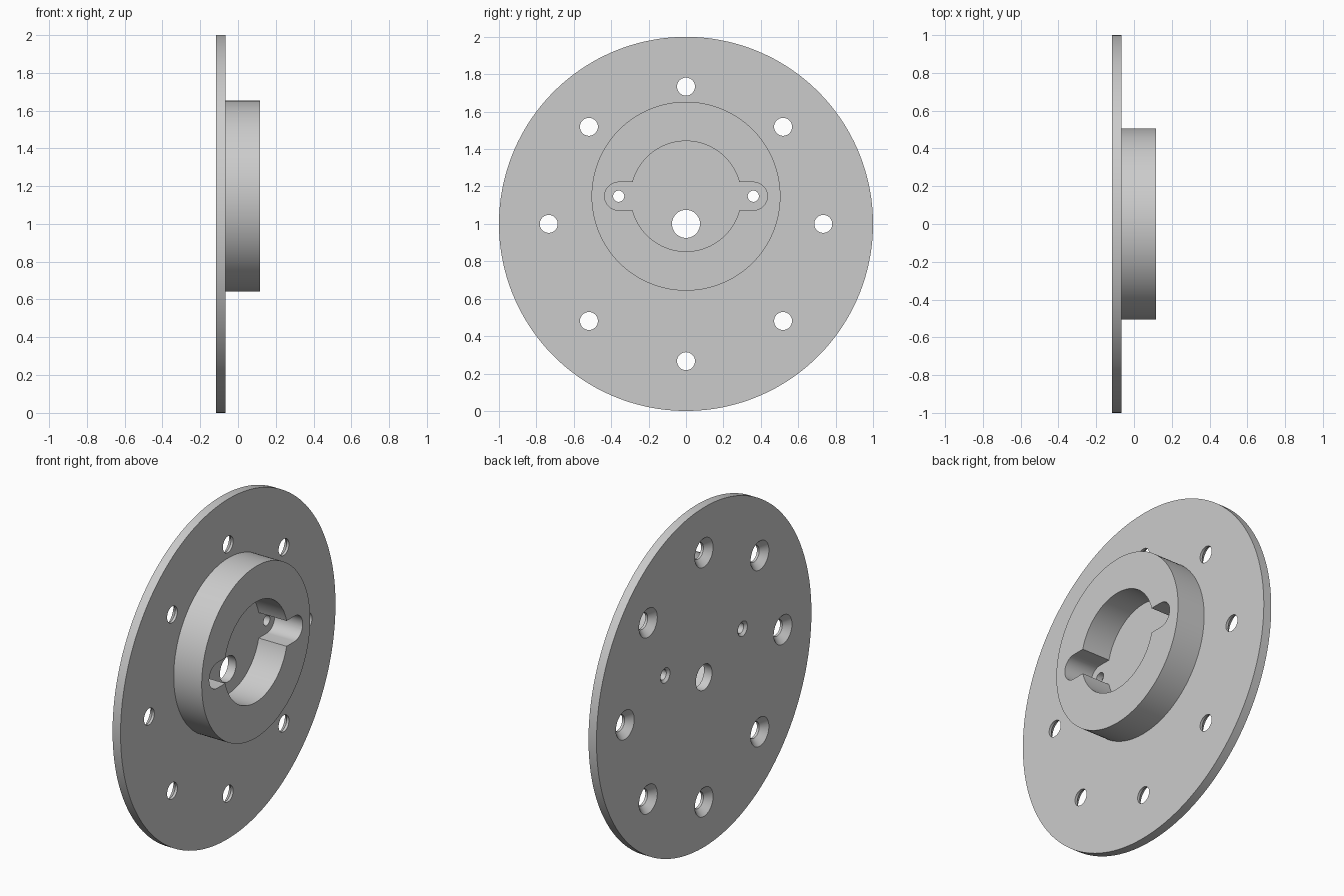
import bpy, bmesh, math

cube = bpy.data.objects.get("Cube")
if cube:
    bpy.data.objects.remove(cube)

grey = bpy.data.materials.new("light grey metal")
grey.use_nodes = True
colour = (0.6, 0.6, 0.6, 1)
grey.diffuse_color = colour
grey.node_tree.nodes["Principled BSDF"].inputs["Base Color"].default_value = colour

BACK, FACE, FRONT = -0.117, -0.065, 0.117   # plate back, plate face, hub front
HUB_Z = 1.148
SLOT_Y = 0.36


def turned(name, rings, y=0, z=1, segs=64, stretch=0):
    """Solid along x from (x, radius) rings; stretch makes it an obround in y."""
    bm = bmesh.new()
    loops = []
    for x, r in rings:
        loop = []
        for i in range(segs):
            a = 2 * math.pi * (i + 0.5) / segs
            dy = r * math.cos(a) + math.copysign(stretch, math.cos(a))
            loop.append(bm.verts.new((x, y + dy, z + r * math.sin(a))))
        loops.append(loop)
    for a, b in zip(loops, loops[1:]):
        for i in range(segs):
            j = (i + 1) % segs
            bm.faces.new((a[i], a[j], b[j], b[i]))
    bm.faces.new(loops[0])
    bm.faces.new(loops[-1])
    bmesh.ops.recalc_face_normals(bm, faces=bm.faces)
    mesh = bpy.data.meshes.new(name)
    bm.to_mesh(mesh)
    bm.free()
    mesh.materials.append(grey)
    obj = bpy.data.objects.new(name, mesh)
    bpy.context.collection.objects.link(obj)
    return obj


def countersunk(name, y, z, r, wide):
    """Drill cutter with a 45 degree countersink on the back of the plate."""
    out = 0.02
    rings = [(BACK - out, wide + out), (BACK + wide - r, r), (FACE + out, r)]
    return turned(name, rings, y, z, 48)


# Round plate with the raised hub joined on
flange = turned("flange_plate", [(BACK, 1), (FACE, 1)], segs=160)
hub = turned("hub", [(FACE - 0.02, 0.505), (FRONT, 0.505)], z=HUB_Z, segs=128)

# Hub recess, side slots and centre bore
cutters = [
    turned("recess_cutter", [(FACE, 0.295), (FRONT + 0.1, 0.295)], z=HUB_Z, segs=96),
    turned("slot_cutter", [(FACE, 0.075), (FRONT + 0.1, 0.075)], z=HUB_Z, stretch=SLOT_Y),
    turned("bore_cutter", [(BACK - 0.1, 0.075), (FACE + 0.05, 0.075)]),
]
# Small screw holes in the slots
for side in (-1, 1):
    cutters.append(countersunk("screw_cutter", side * SLOT_Y, HUB_Z, 0.03, 0.044))
# Ring of eight bolt holes
for i in range(8):
    a = i * math.pi / 4
    cutters.append(countersunk("bolt_cutter", 0.734 * math.cos(a),
                               1 + 0.734 * math.sin(a), 0.048, 0.085))

for tool in [hub] + cutters:
    mod = flange.modifiers.new(tool.name, "BOOLEAN")
    mod.object = tool
    mod.operation = "UNION" if tool is hub else "DIFFERENCE"
    mod.solver = "EXACT"

# Bake the cuts and drop the cutters
bpy.context.view_layer.update()
graph = bpy.context.evaluated_depsgraph_get()
baked = bpy.data.meshes.new_from_object(flange.evaluated_get(graph))
flange.modifiers.clear()
flange.data = baked
for tool in [hub] + cutters:
    bpy.data.objects.remove(tool)

bpy.ops.object.select_all(action="DESELECT")
flange.select_set(True)
bpy.context.view_layer.objects.active = flange
bpy.ops.object.shade_smooth_by_angle(angle=math.radians(30))
